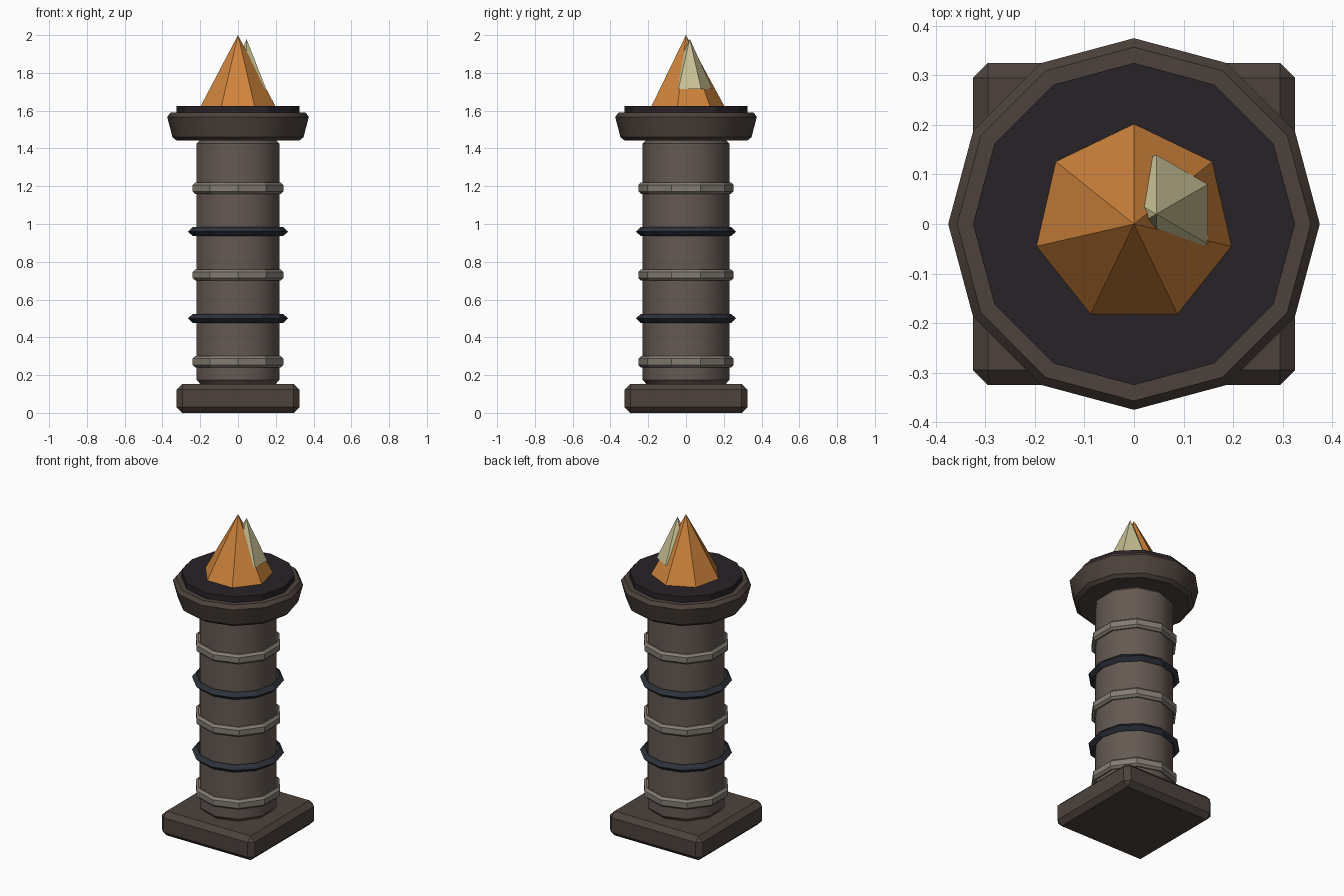
import bpy, bmesh
from math import pi, sin, cos, radians

if "Cube" in bpy.data.objects:
    bpy.data.objects.remove(bpy.data.objects["Cube"])


def material(name, rgb):
    m = bpy.data.materials.new(name)
    m.diffuse_color = (*rgb, 1)
    m.use_nodes = True
    m.node_tree.nodes["Principled BSDF"].inputs["Base Color"].default_value = m.diffuse_color
    return m


DARK_STONE = material("dark_stone", (0.075, 0.055, 0.045))
STONE = material("stone", (0.13, 0.10, 0.085))
PALE_STONE = material("pale_stone", (0.23, 0.20, 0.17))
IRON = material("iron", (0.025, 0.03, 0.042))
COAL = material("coal", (0.022, 0.016, 0.02))
AMBER = material("amber", (0.62, 0.23, 0.045))
PALE_CRYSTAL = material("pale_crystal", (0.58, 0.53, 0.30))


def finish(name, bm, mat, smooth=None):
    bmesh.ops.recalc_face_normals(bm, faces=bm.faces)
    mesh = bpy.data.meshes.new(name)
    bm.to_mesh(mesh)
    bm.free()
    ob = bpy.data.objects.new(name, mesh)
    bpy.context.collection.objects.link(ob)
    mesh.materials.append(mat)
    if smooth:
        bpy.ops.object.select_all(action='DESELECT')
        ob.select_set(True)
        bpy.context.view_layer.objects.active = ob
        bpy.ops.object.shade_smooth_by_angle(angle=radians(smooth))
    return ob


def lathe(name, sides, profile, mat, centre=(0, 0), closed=False, smooth=None):
    """Spin (radius, z) points into a faceted solid, first corner on +y.
    Radius 0 makes an apex; closed joins last ring to first (a hoop)."""
    bm = bmesh.new()
    cx, cy = centre
    rings = []
    for r, z in profile:
        n = sides if r > 0 else 1
        rings.append([bm.verts.new((cx + r * sin(2 * pi * i / sides),
                                    cy + r * cos(2 * pi * i / sides), z))
                      for i in range(n)])
    pairs = list(zip(rings, rings[1:]))
    if closed:
        pairs.append((rings[-1], rings[0]))
    for a, b in pairs:
        for i in range(sides):
            j = (i + 1) % sides
            if len(b) == 1:
                bm.faces.new((a[i], a[j], b[0]))
            else:
                bm.faces.new((a[i], a[j], b[j], b[i]))
    if not closed:
        for ring in (rings[0], rings[-1]):
            if len(ring) > 2:
                bm.faces.new(ring)
    return finish(name, bm, mat, smooth)


# square chamfered plinth
bm = bmesh.new()
bmesh.ops.create_cube(bm, size=1)
for v in bm.verts:
    v.co = (v.co.x * 0.65, v.co.y * 0.65, (v.co.z + 0.5) * 0.153)
bmesh.ops.bevel(bm, geom=bm.edges[:], offset=0.03, segments=1, affect='EDGES')
finish("plinth", bm, DARK_STONE, 30)

# ten-sided shaft
lathe("shaft", 10, [(0.207, 0.15), (0.23, 0.175), (0.23, 1.425), (0.207, 1.45)],
      STONE, smooth=40)

# pale stone bands
for i in range(3):
    z = 0.27 + 0.46 * i
    lathe(f"stone_band_{i + 1}", 10,
          [(0.238, z - 0.03), (0.252, z - 0.017), (0.252, z + 0.017), (0.238, z + 0.03)],
          PALE_STONE)

# iron hoops with diamond section
for i in range(2):
    z = 0.50 + 0.46 * i
    lathe(f"iron_hoop_{i + 1}", 12,
          [(0.24, z - 0.024), (0.265, z), (0.24, z + 0.024), (0.215, z)],
          IRON, closed=True)

# flared capital and bed
lathe("capital", 12, [(0.325, 1.442), (0.347, 1.46), (0.375, 1.567), (0.357, 1.59)],
      DARK_STONE, smooth=30)
lathe("bed", 12, [(0.325, 1.58), (0.325, 1.626)], COAL)

# crystals
lathe("main_crystal", 7, [(0.205, 1.62), (0, 2.0)], AMBER)
lathe("small_crystal", 6, [(0.12, 1.715), (0, 1.98)], PALE_CRYSTAL, centre=(0.045, 0.02))
